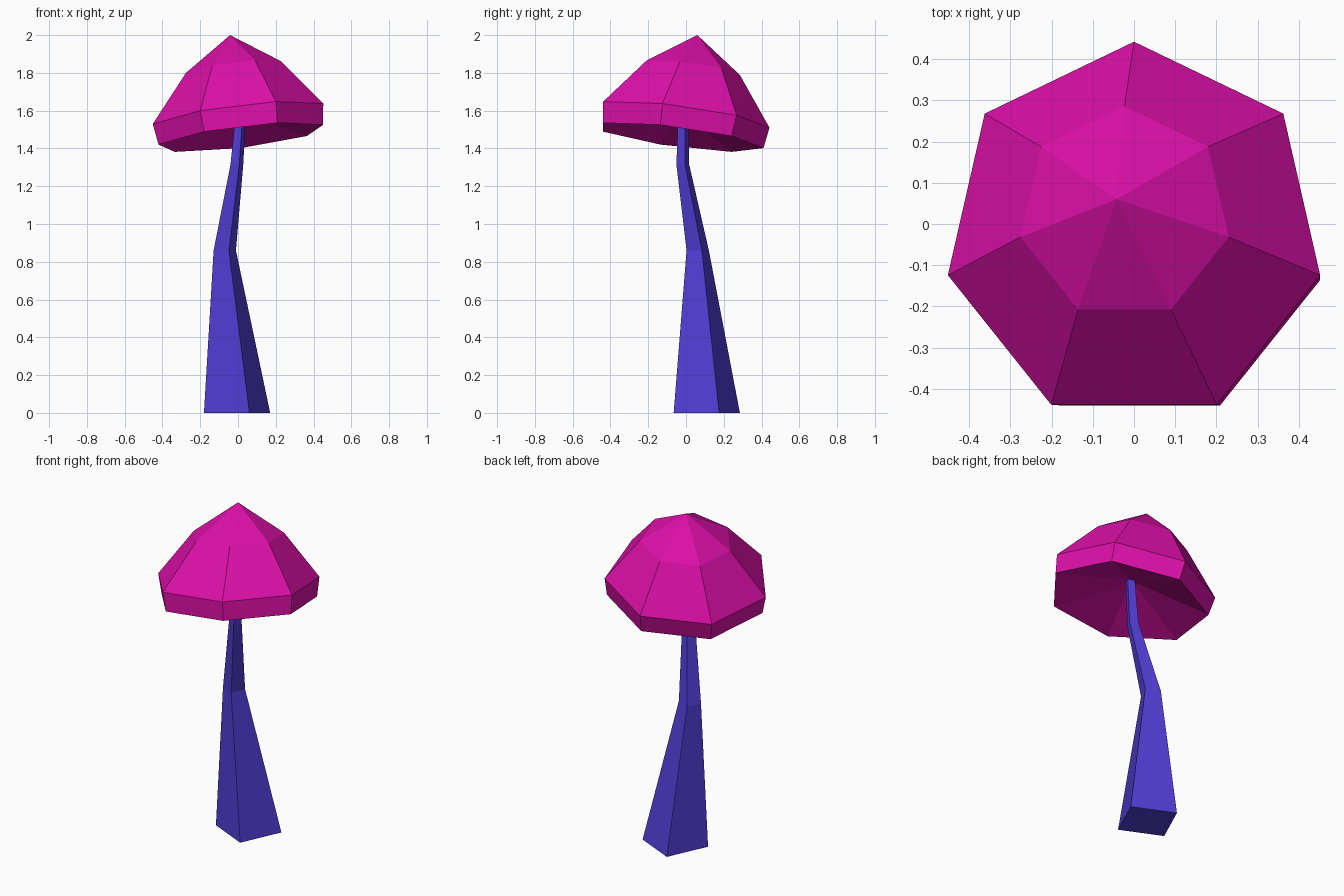
import bpy, bmesh, math

if "Cube" in bpy.data.objects:
    bpy.data.objects.remove(bpy.data.objects["Cube"])

TILT_X, TILT_Y = 0.12, -0.13  # slope of the leaning cap


def material(name, rgb):
    m = bpy.data.materials.new(name)
    m.diffuse_color = (*rgb, 1)
    m.use_nodes = True
    m.node_tree.nodes["Principled BSDF"].inputs["Base Color"].default_value = m.diffuse_color
    return m


def ring(bm, center, r, sides, start, sx=0.0, sy=0.0):
    """Polygon ring of vertices lying on a sloped plane."""
    vs = []
    for i in range(sides):
        a = math.radians(start) + 2 * math.pi * i / sides
        dx, dy = r * math.cos(a), r * math.sin(a)
        vs.append(bm.verts.new((center[0] + dx, center[1] + dy,
                                center[2] + sx * dx + sy * dy)))
    return vs


def bridge(bm, a, b):
    n = len(a)
    for i in range(n):
        j = (i + 1) % n
        bm.faces.new((a[i], a[j], b[j], b[i]))


def fan(bm, loop, tip):
    v = bm.verts.new(tip)
    for i in range(len(loop)):
        bm.faces.new((loop[i], loop[(i + 1) % len(loop)], v))


def finish(bm, name, mat):
    bmesh.ops.recalc_face_normals(bm, faces=bm.faces)
    me = bpy.data.meshes.new(name)
    bm.to_mesh(me)
    bm.free()
    me.materials.append(mat)
    bpy.context.collection.objects.link(bpy.data.objects.new(name, me))


# Cap: seven-sided dome with a short rim and hollow underside
bm = bmesh.new()
levels = [((0.015, -0.037, 1.46), 0.447),
          ((0.0, -0.021, 1.57), 0.463),
          ((-0.023, 0.026, 1.823), 0.259)]
rings = [ring(bm, c, r, 7, 90, TILT_X, TILT_Y) for c, r in levels]
for lo, hi in zip(rings, rings[1:]):
    bridge(bm, lo, hi)
fan(bm, rings[-1], (-0.042, 0.06, 2.0))
fan(bm, rings[0], (0.0, -0.02, 1.59))
finish(bm, "cap", material("magenta", (0.73, 0.005, 0.40)))

# Stem: bent four-sided taper
bm = bmesh.new()
levels = [((-0.005, 0.11, 0.0), 0.187),
          ((-0.07, 0.062, 0.86), 0.063),
          ((-0.006, -0.017, 1.315), 0.036),
          ((0.018, -0.014, 1.62), 0.028)]
rings = [ring(bm, c, r, 4, -69.6) for c, r in levels]
for lo, hi in zip(rings, rings[1:]):
    bridge(bm, lo, hi)
bm.faces.new(rings[0])
bm.faces.new(rings[-1])
finish(bm, "stem", material("indigo blue", (0.085, 0.046, 0.67)))
